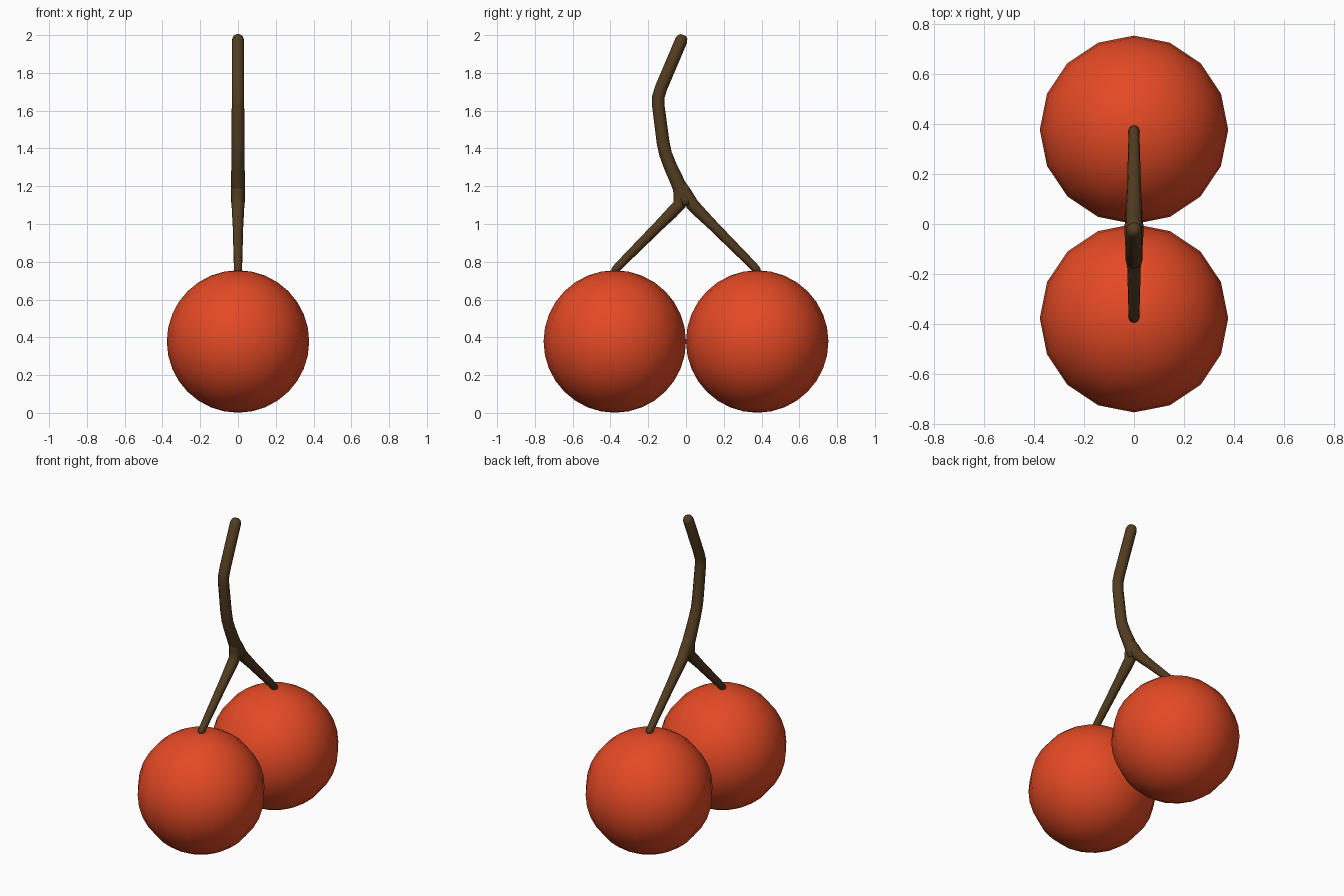
import bpy, bmesh
from math import sin, cos, pi
from mathutils import Vector

if "Cube" in bpy.data.objects:
    bpy.data.objects.remove(bpy.data.objects["Cube"])


def material(name, color):
    mat = bpy.data.materials.new(name)
    mat.diffuse_color = color
    mat.use_nodes = True
    mat.node_tree.nodes["Principled BSDF"].inputs["Base Color"].default_value = mat.diffuse_color
    return mat


red = material("fruit_red", (0.78, 0.068, 0.018, 1))
brown = material("stem_brown", (0.085, 0.045, 0.014, 1))


def finish(name, bm, mat):
    bmesh.ops.recalc_face_normals(bm, faces=bm.faces)
    for f in bm.faces:
        f.smooth = True
    mesh = bpy.data.meshes.new(name)
    bm.to_mesh(mesh)
    bm.free()
    mesh.materials.append(mat)
    obj = bpy.data.objects.new(name, mesh)
    bpy.context.collection.objects.link(obj)
    return obj


def tube(name, path, sides=12):
    """Sweep rings along (y, z, radius) points lying in the x = 0 plane."""
    bm = bmesh.new()
    rings = []
    pts = [Vector((0, y, z)) for y, z, r in path]
    for i, (y, z, r) in enumerate(path):
        before = (pts[i] - pts[max(i - 1, 0)]).normalized()
        after = (pts[min(i + 1, len(pts) - 1)] - pts[i]).normalized()
        side = Vector((1, 0, 0)).cross((before + after).normalized())
        rings.append([bm.verts.new(pts[i] + Vector((r * cos(a), 0, 0)) + side * r * sin(a))
                      for a in (2 * pi * k / sides for k in range(sides))])
    for a, b in zip(rings, rings[1:]):
        for k in range(sides):
            n = (k + 1) % sides
            bm.faces.new((a[k], a[n], b[n], b[k]))
    bm.faces.new(rings[0])
    bm.faces.new(rings[-1])
    return finish(name, bm, brown)


# Two round fruits side by side
for name, s in (("fruit_left", -1), ("fruit_right", 1)):
    bm = bmesh.new()
    bmesh.ops.create_uvsphere(bm, u_segments=16, v_segments=16, radius=0.377)
    bmesh.ops.translate(bm, verts=bm.verts, vec=(0, s * 0.377, 0.378))
    finish(name, bm, red)

# Crooked main stem with a rounded tip, running into the fork
tube("main_stem", [
    (-0.013, 2.0, 0.014), (-0.017, 1.991, 0.026), (-0.025, 1.972, 0.033),
    (-0.132, 1.72, 0.033), (-0.147, 1.672, 0.033), (-0.147, 1.63, 0.033),
    (-0.121, 1.43, 0.034), (-0.108, 1.37, 0.034), (-0.085, 1.31, 0.035),
    (-0.035, 1.20, 0.038), (-0.004, 1.13, 0.038), (0.0, 1.10, 0.034)])

# Forked stalks curving out of the stem down to each fruit
for name, s in (("stalk_left", -1), ("stalk_right", 1)):
    tube(name, [
        (-0.05, 1.235, 0.030), (-0.018 + s * 0.014, 1.165, 0.034),
        (s * 0.034, 1.103, 0.034), (s * 0.075, 1.06, 0.032),
        (s * 0.14, 0.995, 0.028), (s * 0.36, 0.774, 0.022),
        (s * 0.376, 0.755, 0.021), (s * 0.38, 0.742, 0.014)])
